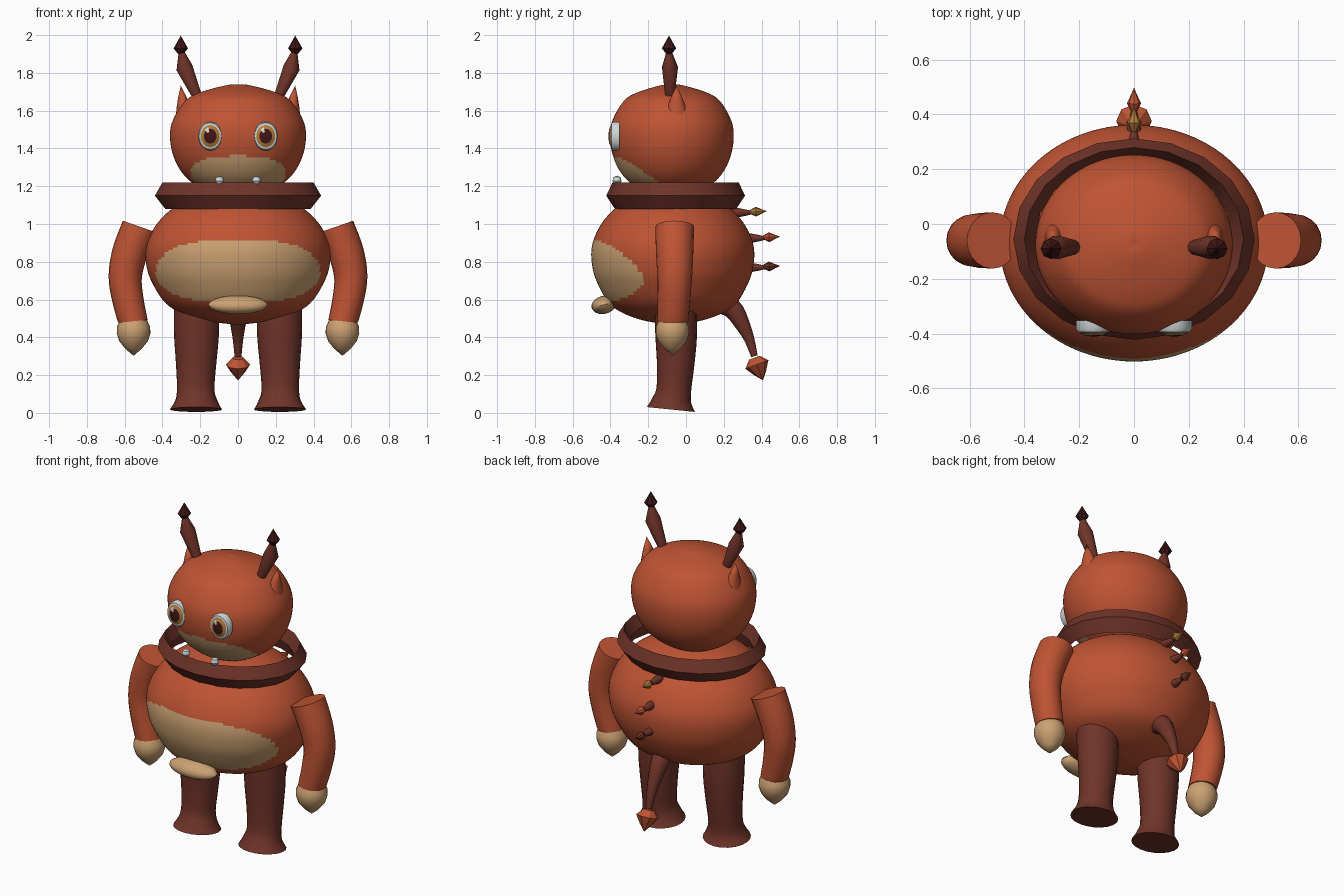
import bpy, bmesh, math
from mathutils import Vector

if "Cube" in bpy.data.objects:
    bpy.data.objects.remove(bpy.data.objects["Cube"])


def material(name, rgb):
    m = bpy.data.materials.new(name)
    m.diffuse_color = (*rgb, 1)
    m.use_nodes = True
    m.node_tree.nodes["Principled BSDF"].inputs["Base Color"].default_value = m.diffuse_color
    return m


ORANGE = material("orange", (0.52, 0.088, 0.034))
BROWN = material("dark_brown", (0.16, 0.034, 0.022))
TAN = material("tan", (0.60, 0.36, 0.17))
DARK = material("dark_maroon", (0.05, 0.008, 0.008))
AMBER = material("amber", (0.45, 0.20, 0.045))
WHITE = material("white", (0.62, 0.67, 0.67))


def loft(name, mats, sections, n=16, rule=None, angle=40, closed=False):
    """Skin elliptical sections (centre, axis, rx, ry); rule picks a material slot."""
    bm = bmesh.new()
    rings = []
    for c, axis, rx, ry in sections:
        c, w = Vector(c), Vector(axis).normalized()
        u = (Vector((1, 0, 0)) - w * w.x).normalized()
        v = w.cross(u)
        if rx < 1e-5:
            rings.append([bm.verts.new(c)])
        else:
            rings.append([bm.verts.new(c + u * rx * math.cos(2 * math.pi * i / n)
                                       + v * ry * math.sin(2 * math.pi * i / n)) for i in range(n)])
    pairs = list(zip(rings, rings[1:]))
    if closed:
        pairs.append((rings[-1], rings[0]))
    for a, b in pairs:
        for i in range(n):
            j = (i + 1) % n
            quad = [a[i % len(a)], a[j % len(a)], b[j % len(b)], b[i % len(b)]]
            bm.faces.new(list(dict.fromkeys(quad)))
    if not closed:
        for r in (rings[0], rings[-1]):
            if len(r) > 1:
                bm.faces.new(r)
    bmesh.ops.recalc_face_normals(bm, faces=bm.faces[:])
    if rule:
        for f in bm.faces:
            f.material_index = rule(f.calc_center_median())
    me = bpy.data.meshes.new(name)
    bm.to_mesh(me)
    bm.free()
    for m in mats:
        me.materials.append(m)
    ob = bpy.data.objects.new(name, me)
    bpy.context.collection.objects.link(ob)
    bpy.ops.object.select_all(action='DESELECT')
    ob.select_set(True)
    bpy.context.view_layer.objects.active = ob
    bpy.ops.object.shade_smooth_by_angle(angle=math.radians(angle))
    return ob


def lathe(name, mats, profile, origin, axis=(0, 0, 1), sx=1, sy=1, **kw):
    """Spin (radius, distance along axis) points around an axis from origin."""
    o, w = Vector(origin), Vector(axis).normalized()
    return loft(name, mats, [(o + w * d, w, r * sx, r * sy) for r, d in profile], **kw)


def smooth(points, k=8):
    """Catmull-Rom refinement of a list of tuples."""
    p = [Vector(q) for q in points]
    p = [p[0]] + p + [p[-1]]
    out = []
    for a, b, c, d in zip(p, p[1:], p[2:], p[3:]):
        for i in range(k):
            t = i / k
            out.append(0.5 * (2 * b + (c - a) * t + (2 * a - 5 * b + 4 * c - d) * t * t
                              + (3 * b - a - 3 * c + d) * t ** 3))
    out.append(p[-1])
    return [(max(0, q[0]), q[1]) if len(q) == 2 else tuple(q) for q in out]


def tube(name, mats, path, ratio=1, ends=None, **kw):
    """Round tube through (x, y, z, radius) points; ends may fix the end axes."""
    pts = [Vector(q[:3]) for q in path]
    secs = []
    for i, q in enumerate(path):
        axis = pts[min(i + 1, len(pts) - 1)] - pts[max(i - 1, 0)]
        if ends and i in (0, len(pts) - 1):
            axis = Vector(ends[0 if i == 0 else 1])
        secs.append((pts[i], axis, q[3], q[3] * ratio))
    return loft(name, mats, secs, **kw)


# Body with belly patch
def belly(c):
    inside = abs(c.x / 0.435) ** 2.6 + abs((c.z - 0.75) / 0.168) ** 2.2 < 1
    return 1 if inside and c.y < -0.15 else 0


lathe("body", [ORANGE, TAN],
      smooth([(0, .465), (.2, .495), (.365, .565), (.455, .69), (.488, .80), (.482, .90),
              (.43, 1.0), (.35, 1.08), (.25, 1.14), (.12, 1.18), (0, 1.19)]),
      (0, -0.07, 0), sy=0.88, n=96, rule=belly)


# Head with muzzle patch
def muzzle(c):
    inside = abs(c.x / 0.25) ** 3 + abs((c.z - 1.265) / 0.095) ** 2.4 < 1
    return 1 if inside and c.y < -0.15 else 0


lathe("head", [ORANGE, TAN],
      smooth([(0, 1.14), (.13, 1.155), (.245, 1.22), (.315, 1.30), (.355, 1.41), (.352, 1.53),
              (.285, 1.645), (.205, 1.695), (.06, 1.735), (0, 1.737)]),
      (0, -0.075, 0), sy=0.91, n=96, rule=muzzle)

# Collar ring
lathe("collar", [BROWN], [(.40, 1.22), (.44, 1.15), (.385, 1.08), (.36, 1.15)],
      (0, -0.055, 0), sy=0.835, n=20, closed=True, angle=30)

# Lens-shaped pad under the belly
lathe("belly_pad", [TAN], [(math.sin(math.pi * i / 10), -.048 * math.cos(math.pi * i / 10)) for i in range(11)],
      (0, -0.435, 0.572), axis=(0, -0.25, 1), sx=.158, sy=.066, n=24)


# Eye: dome with white rim, amber iris, dark pupil and a glint
def eye_rule(cx):
    def rule(c):
        dx, dz = (c.x - cx) / .064, (c.z - 1.465) / .076
        r = math.hypot(dx, dz)
        glint = 100 < math.degrees(math.atan2(dz, dx)) < 140
        if r > 0.8 or (glint and .4 < r < .65):
            return 0
        return 1 if r > 0.5 else 2
    return rule


for side, s in (("right", 1), ("left", -1)):
    ex = 0.147 * s
    lathe(side + "_eye", [WHITE, AMBER, DARK],
          [(1, -.02), (1, .012), (.92, .022), (.78, .024), (.64, .03), (.52, .034), (.3, .037), (0, .039)],
          (ex, -0.372, 1.465), axis=(0, -1, 0), sx=.064, sy=.076, n=24, rule=eye_rule(ex))

    # Small tooth
    lathe(side + "_tooth", [WHITE], [(0, 1.2), (.014, 1.208), (.024, 1.228), (.018, 1.248), (0, 1.256)],
          (0.098 * s, -0.365, 0), n=12)

    # Ear
    lathe(side + "_ear", [ORANGE], [(.03, -.01), (.058, 0), (.05, .03), (.03, .085), (0, .15)],
          (0.285 * s, -0.05, 1.585), axis=(.12 * s, 0, 1), sx=.75, n=12)

    # Antenna stalk and its pointed tip
    tube(side + "_antenna", [BROWN],
         [(.20 * s, -.085, 1.62, .02), (.218 * s, -.085, 1.68, .026),
          (.284 * s, -.085, 1.828, .044), (.30 * s, -.09, 1.915, .014)], n=10)
    lathe(side + "_antenna_tip", [DARK], [(.014, 1.9), (.038, 1.93), (.018, 1.965), (0, 1.998)],
          (.303 * s, -.09, 0), n=8, angle=30)

    # Arm and hand
    arm = smooth([(.517 * s, -.06, .985, .098), (.572 * s, -.06, .85, .094), (.597 * s, -.06, .72, .088),
                  (.583 * s, -.065, .60, .083), (.556 * s, -.07, .485, .078)], 4)
    tube(side + "_arm", [ORANGE], arm, ratio=1.05, ends=((.35 * s, 0, -1), (-.1 * s, 0, -1)), n=20)
    lathe(side + "_hand", [TAN],
          [(.04, .505), (.072, .49), (.088, .455), (.089, .42), (.076, .38), (.044, .34), (0, .302)],
          (.553 * s, -.072, 0), n=18)

    # Leg flaring into a slanted foot sole
    leg = smooth([(.22 * s, -.055, .66, .115), (.22 * s, -.055, .54, .12), (.22 * s, -.052, .40, .118),
                  (.222 * s, -.055, .25, .106), (.224 * s, -.065, .12, .099), (.222 * s, -.075, .06, .114),
                  (.222 * s, -.08, .018, .138)], 3)
    tube(side + "_leg", [BROWN], leg, ratio=.93, ends=((0, 0, -1), (0, -.1, -1)), n=20)

# Tail and spear-shaped tail tip
tube("tail", [BROWN],
     smooth([(0, .17, .585, .055), (0, .245, .552, .054), (0, .295, .475, .042),
             (0, .335, .39, .028), (0, .362, .30, .018)], 4), n=14)
lathe("tail_tip", [ORANGE], [(.03, 0), (.065, .038), (.035, .085), (0, .128)],
      (0, .362, .292), axis=(0, .38, -1), n=8, angle=25)

# Row of stalked spikes down the back
for label, y, z, mat in (("upper", .265, 1.06, AMBER), ("middle", .335, .925, ORANGE), ("lower", .335, .77, BROWN)):
    lathe(label + "_spike_stem", [BROWN], [(.024, -.03), (.026, .01), (.018, .05), (.009, .085)],
          (0, y, z), axis=(0, 1, 0), n=10)
    lathe(label + "_spike_tip", [mat], [(.008, .07), (.026, .105), (.012, .135), (0, .163)],
          (0, y, z), axis=(0, 1, .05), n=8, angle=25)
